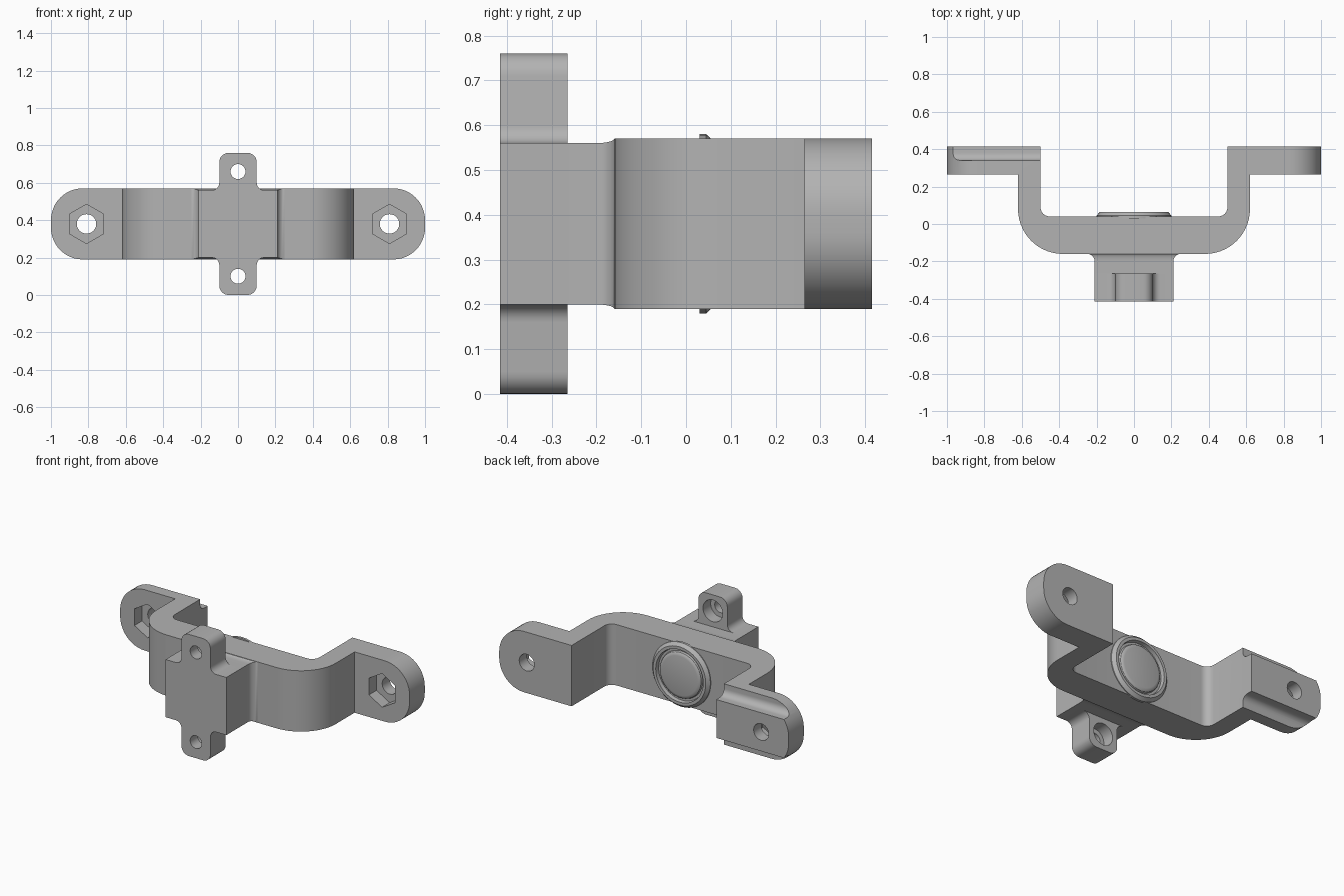
import bpy, bmesh
from math import cos, sin, pi, radians

MID = 0.38           # height of the horizontal symmetry plane
FRONT, BACK = -0.415, 0.415

cube = bpy.data.objects.get("Cube")
if cube:
    bpy.data.objects.remove(cube, do_unlink=True)

grey = bpy.data.materials.new("plain grey")
grey.use_nodes = True
grey.diffuse_color = (0.45, 0.45, 0.45, 1)
grey.node_tree.nodes["Principled BSDF"].inputs["Base Color"].default_value = grey.diffuse_color


def arc(cx, cy, r, start, end, steps=10):
    angles = [radians(start + (end - start) * i / steps) for i in range(steps + 1)]
    return [(cx + r * cos(a), cy + r * sin(a)) for a in angles]


def make(name, bm):
    bmesh.ops.recalc_face_normals(bm, faces=bm.faces)
    mesh = bpy.data.meshes.new(name)
    bm.to_mesh(mesh)
    bm.free()
    mesh.materials.append(grey)
    obj = bpy.data.objects.new(name, mesh)
    bpy.context.collection.objects.link(obj)
    return obj


def loft(rings, caps=True):
    """Joins equal rings of 3D points into a skin."""
    bm = bmesh.new()
    rows = [[bm.verts.new(p) for p in ring] for ring in rings]
    n = len(rows[0])
    for a, b in zip(rows, rows[1:]):
        for i in range(n):
            j = (i + 1) % n
            bm.faces.new((a[i], a[j], b[j], b[i]))
    if caps:
        bm.faces.new(rows[0])
        bm.faces.new(rows[-1])
    return bm


def along_y(points, y0, y1):
    return loft([[(x, y, z) for x, z in points] for y in (y0, y1)])


def round_ring(x, z, r, sides, turn=0):
    return arc(x, z, r, turn, turn + 360, sides)[:-1]


def cut(obj, cutters):
    """Subtracts temporary cutters and removes them."""
    bpy.context.view_layer.objects.active = obj
    for bm in cutters:
        tool = make("cutter", bm)
        tool.hide_render = True
        mod = obj.modifiers.new("cut", 'BOOLEAN')
        mod.operation, mod.solver, mod.object = 'DIFFERENCE', 'EXACT', tool
        bpy.ops.object.modifier_apply(modifier=mod.name)
        bpy.data.objects.remove(tool, do_unlink=True)


# Bent strap with a flat ear at each end
half = (arc(0.38, 0.08, 0.24, -90, 0, 14)
        + [(0.62, 0.265), (1, 0.265), (1, BACK), (0.5, BACK)]
        + arc(0.45, 0.09, 0.05, 0, -90, 6))
outline = half + [(-x, y) for x, y in reversed(half)]
bm = loft([[(x, y, z) for x, y in outline] for z in (MID - 0.19, MID + 0.19)])
tips = [e for e in bm.edges
        if all(abs(v.co.x) > 0.99 for v in e.verts)
        and abs(e.verts[0].co.y - e.verts[1].co.y) > 0.1]
bmesh.ops.bevel(bm, geom=tips, offset=0.17, segments=12, profile=0.5, affect='EDGES')
strap = make("bent_strap", bm)

# Ear holes, hex pockets, and the filleted shelves on the right ear
cutters = []
for side in (-1, 1):
    x = side * 0.81
    cutters.append(along_y(round_ring(x, MID, 0.052, 32), 0.2, 0.5))
    cutters.append(along_y(round_ring(x, MID, 0.105, 6, 90), 0.2, 0.34))
    shelf = [(0.5, 0.3), (0.34, 0.3)] + arc(0.38, 0.16, 0.04, 180, 270, 6) + [(0.5, 0.12)]
    cutters.append(loft([[(x, y, MID + side * z) for y, z in shelf] for x in (-1.1, -0.4)]))
cut(strap, cutters)

# Cross-shaped front plate with rounded tabs
quarter = ([(0.21, 0.18)] + arc(0.14, 0.22, 0.04, -90, -180, 6)
           + arc(0.05, 0.33, 0.05, 0, 90, 6))
right = quarter + [(-x, z) for x, z in reversed(quarter)]
cross = right + [(-x, -z) for x, z in right]
plate = make("tab_plate", along_y([(x, MID + z) for x, z in cross], FRONT, -0.265))
cutters = []
for z in (MID - 0.28, MID + 0.28):
    cutters.append(along_y(round_ring(0, z, 0.04, 32), -0.5, -0.2))
    cutters.append(along_y(round_ring(0, z, 0.068, 32), -0.34, -0.2))
cut(plate, cutters)

# Neck that flares into the strap
sections = [(0.21, 0.18, -0.265)]
for i in range(8):
    t = i / 7 * pi / 2
    flare = 1 - cos(t)
    sections.append((0.21 + 0.04 * flare, 0.18 + 0.01 * flare, -0.2 + 0.04 * sin(t)))
neck = make("flared_neck", loft(
    [[(sx * w, y, MID + sz * h) for sx, sz in ((1, 1), (-1, 1), (-1, -1), (1, -1))]
     for w, h, y in sections], caps=False))

# Round seat on the back: raised rim, groove and soft-edged disc
profile = [(0.2, 0.03), (0.2, 0.045), (0.182, 0.065), (0.164, 0.065), (0.16, 0.042),
           (0.146, 0.042), (0.142, 0.054), (0.134, 0.06), (0.122, 0.063)]
seat = make("round_seat", loft(
    [[(x, y, z) for x, z in round_ring(0, MID, r, 48)] for r, y in profile]))

# Smooth curves, crisp edges
for obj in (strap, plate, neck, seat):
    bpy.ops.object.select_all(action='DESELECT')
    obj.select_set(True)
    bpy.context.view_layer.objects.active = obj
    bpy.ops.object.shade_smooth_by_angle(angle=radians(30))
